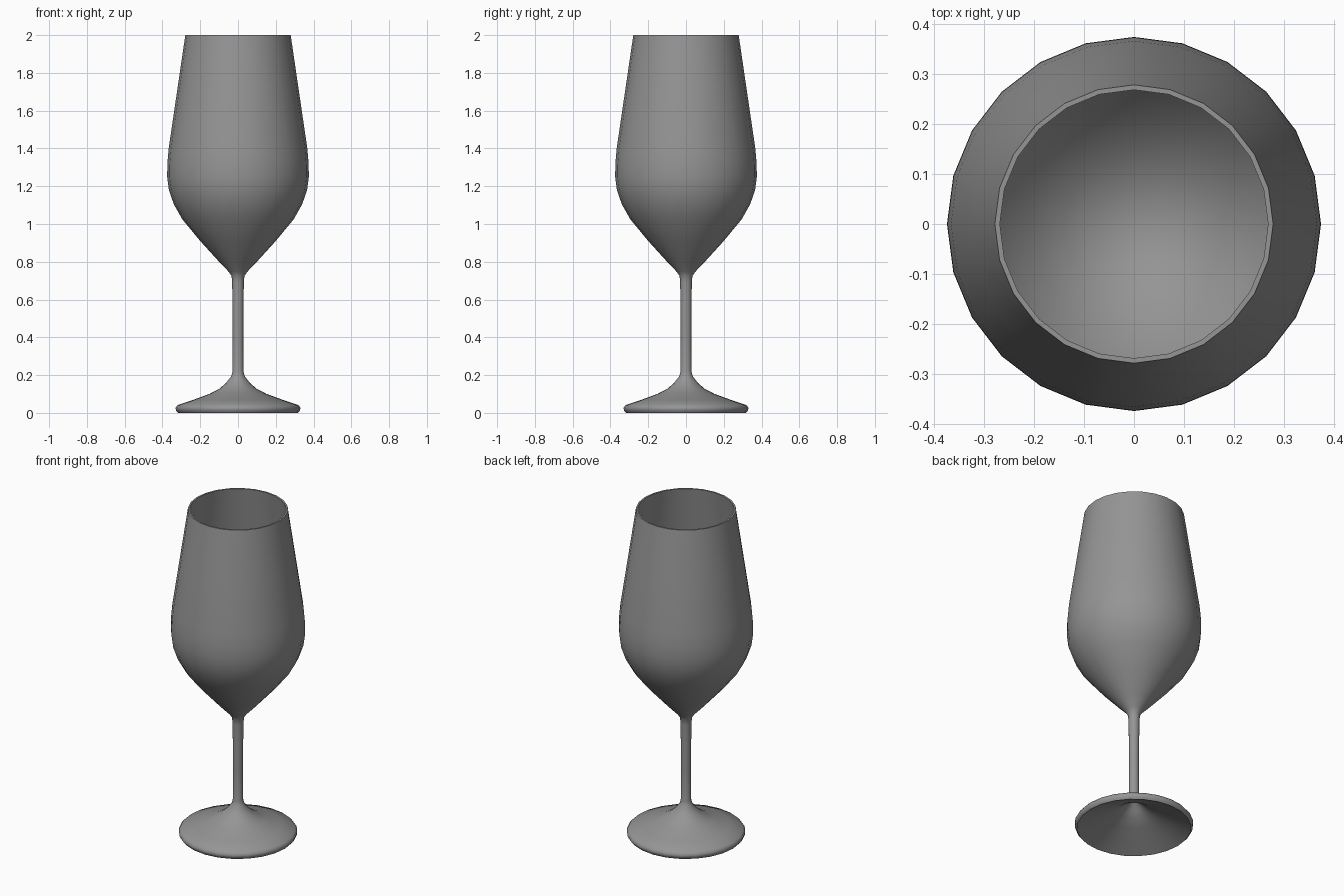
import bpy, bmesh, math

if "Cube" in bpy.data.objects:
    bpy.data.objects.remove(bpy.data.objects["Cube"])

SIDES = 24


def lathe(name, profile):
    """Revolve a (radius, height) profile around z; radius 0 becomes a pole."""
    bm = bmesh.new()
    rings = []
    for r, z in profile:
        if r == 0:
            rings.append([bm.verts.new((0, 0, z))] * SIDES)
        else:
            rings.append([bm.verts.new((r * math.cos(2 * math.pi * i / SIDES),
                                        r * math.sin(2 * math.pi * i / SIDES), z))
                          for i in range(SIDES)])
    for a, b in zip(rings, rings[1:]):
        for i in range(SIDES):
            j = (i + 1) % SIDES
            bm.faces.new(dict.fromkeys((a[i], a[j], b[j], b[i])))
    bmesh.ops.recalc_face_normals(bm, faces=bm.faces)
    mesh = bpy.data.meshes.new(name)
    bm.to_mesh(mesh)
    bm.free()
    obj = bpy.data.objects.new(name, mesh)
    bpy.context.collection.objects.link(obj)
    bpy.ops.object.select_all(action='DESELECT')
    obj.select_set(True)
    bpy.context.view_layer.objects.active = obj
    bpy.ops.object.shade_smooth_by_angle(angle=math.radians(50))
    return obj


# Hollow underside of the foot, from the centre to the edge
underside = [(0, 0.18), (0.02, 0.17), (0.05, 0.14), (0.09, 0.108),
             (0.15, 0.078), (0.24, 0.037)]

# Foot edge and flared top
foot = [(0.318, 0), (0.328, 0.012), (0.331, 0.027), (0.319, 0.042),
        (0.24, 0.068), (0.15, 0.101), (0.10, 0.127), (0.065, 0.157), (0.035, 0.195)]

# Slim stem
stem = [(0.029, 0.22), (0.028, 0.40), (0.029, 0.57), (0.031, 0.69), (0.034, 0.725)]

# Outside of the bowl
bowl = [(0.05, 0.748), (0.10, 0.80), (0.20, 0.91), (0.295, 1.025), (0.34, 1.105),
        (0.366, 1.18), (0.375, 1.25), (0.374, 1.32), (0.367, 1.40), (0.323, 1.70), (0.279, 2.0)]

# Inside of the bowl with a rounded bottom, from the rim down
inside = [(0.269, 2.0), (0.313, 1.70), (0.357, 1.40), (0.364, 1.32), (0.364, 1.25),
          (0.355, 1.183), (0.328, 1.11), (0.277, 1.027), (0.21, 0.946),
          (0.14, 0.888), (0.07, 0.855), (0, 0.845)]

glass = lathe("wine_glass", underside + foot + stem + bowl + inside)

# Dark grey material
grey = bpy.data.materials.new("dark_grey")
grey.diffuse_color = (0.3, 0.3, 0.3, 1)
grey.use_nodes = True
grey.node_tree.nodes["Principled BSDF"].inputs["Base Color"].default_value = grey.diffuse_color
glass.data.materials.append(grey)
